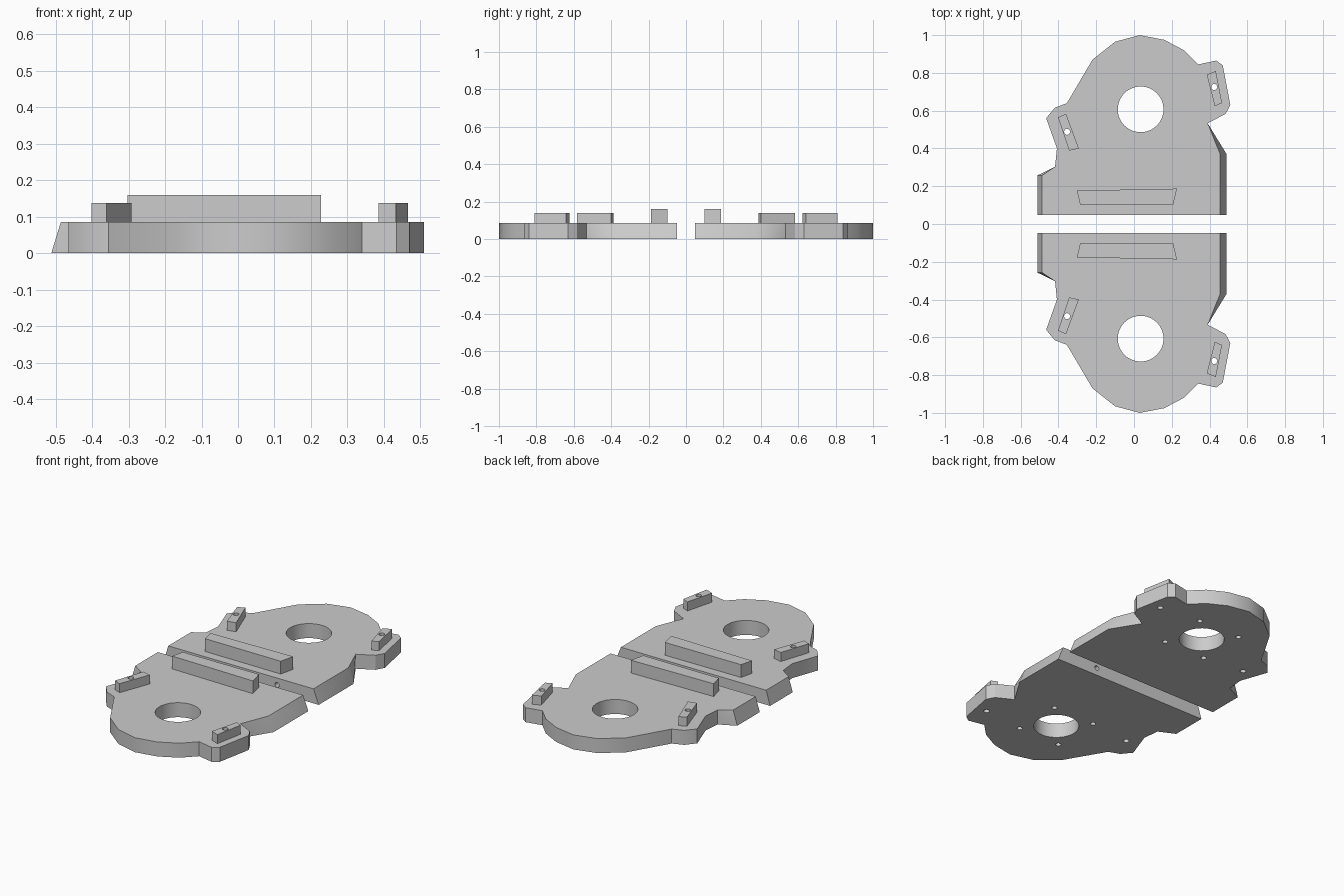
import bpy
import bmesh
import math
from mathutils import Matrix, Vector

cube = bpy.data.objects.get("Cube")
if cube:
    bpy.data.objects.remove(cube, do_unlink=True)

PLATE_H, BLOCK_H, RAIL_H = 0.085, 0.138, 0.16
HOLE = Vector((0.035, 0.607))

# Plate footprint, from the straight inner edge round the lobe and back
FOOT = [(-0.512, 0.048), (0.49, 0.048), (0.49, 0.37), (0.39, 0.533),
        (0.485, 0.583), (0.51, 0.63), (0.47, 0.84), (0.435, 0.865),
        (0.34, 0.845), (0.265, 0.92), (0.16, 0.975), (0.03, 1.0),
        (-0.1, 0.965), (-0.22, 0.87), (-0.355, 0.64), (-0.42, 0.615),
        (-0.465, 0.56), (-0.408, 0.4), (-0.418, 0.303), (-0.512, 0.257)]
# Top corners that lean inward, by footprint index
LEAN = {0: 0.026, 1: -0.034, 2: -0.034, 19: 0.026}

RAIL = [(-0.303, 0.177), (0.227, 0.187), (0.207, 0.1), (-0.285, 0.103)]
BLOCKS = {
    "left": ([(0.385, 0.79), (0.433, 0.81), (0.466, 0.641), (0.428, 0.624)], (0.425, 0.725)),
    "right": ([(-0.402, 0.565), (-0.36, 0.583), (-0.292, 0.4), (-0.343, 0.388)], (-0.354, 0.488)),
}


def finish(name, bm, side):
    bmesh.ops.scale(bm, vec=(1, side, 1), verts=bm.verts)
    bmesh.ops.recalc_face_normals(bm, faces=bm.faces)
    mesh = bpy.data.meshes.new(name)
    bm.to_mesh(mesh)
    bm.free()
    obj = bpy.data.objects.new(name, mesh)
    bpy.context.collection.objects.link(obj)
    return obj


def prism(name, points, z0, z1, side, lean=None):
    lean = lean or {}
    bm = bmesh.new()
    low = [bm.verts.new((x, y, z0)) for x, y in points]
    high = [bm.verts.new((x + lean.get(i, 0), y, z1)) for i, (x, y) in enumerate(points)]
    bm.faces.new(low)
    bm.faces.new(high)
    n = len(points)
    for i in range(n):
        j = (i + 1) % n
        if (i in lean) == (j in lean):
            bm.faces.new((low[i], low[j], high[j], high[i]))
        elif i in lean:
            # Twisted walls are creased from the wide foot to the upright corner
            bm.faces.new((low[i], low[j], high[j]))
            bm.faces.new((low[i], high[j], high[i]))
        else:
            bm.faces.new((low[i], low[j], high[i]))
            bm.faces.new((low[j], high[j], high[i]))
    return finish(name, bm, side)


def drill(bm, centre, radius, depth, segments, turn=0):
    matrix = Matrix.Translation(centre) @ Matrix.Rotation(turn, 4, "X")
    bmesh.ops.create_cone(bm, cap_ends=True, segments=segments, radius1=radius,
                          radius2=radius, depth=depth, matrix=matrix)


def hole_cutter(side):
    bm = bmesh.new()
    # Large bore and fastening holes through the blocks
    drill(bm, (*HOLE, 0.05), 0.121, 0.4, 48)
    for _, (x, y) in BLOCKS.values():
        drill(bm, (x, y, 0.05), 0.016, 0.4, 16)
    # Blind holes under the plate around the bore
    for sx in (-1, 1):
        for sy in (-1, 1):
            drill(bm, (HOLE.x + sx * 0.135, HOLE.y + sy * 0.145, 0), 0.015, 0.1, 16)
    # Blind pin hole in the inner edge
    drill(bm, (0.22, 0.048, 0.045), 0.014, 0.2, 16, math.pi / 2)
    return finish("hole_cutter", bm, side)


def cut_and_shade(obj, cutter):
    bpy.ops.object.select_all(action="DESELECT")
    obj.select_set(True)
    bpy.context.view_layer.objects.active = obj
    if cutter:
        mod = obj.modifiers.new("holes", "BOOLEAN")
        mod.operation = "DIFFERENCE"
        mod.solver = "EXACT"
        mod.object = cutter
        bpy.ops.object.modifier_apply(modifier=mod.name)
    bpy.ops.object.shade_smooth_by_angle(angle=math.radians(30))


# Two mirrored halves
for end, side in (("back", 1), ("front", -1)):
    cutter = hole_cutter(side)
    cutter.hide_render = True
    cut_and_shade(prism(f"{end}_plate", FOOT, 0, PLATE_H, side, LEAN), cutter)
    cut_and_shade(prism(f"{end}_rail", RAIL, PLATE_H, RAIL_H, side), None)
    for hand, (outline, _) in BLOCKS.items():
        block = prism(f"{end}_{hand}_block", outline, PLATE_H, BLOCK_H, side)
        cut_and_shade(block, cutter)
    bpy.data.objects.remove(cutter, do_unlink=True)
